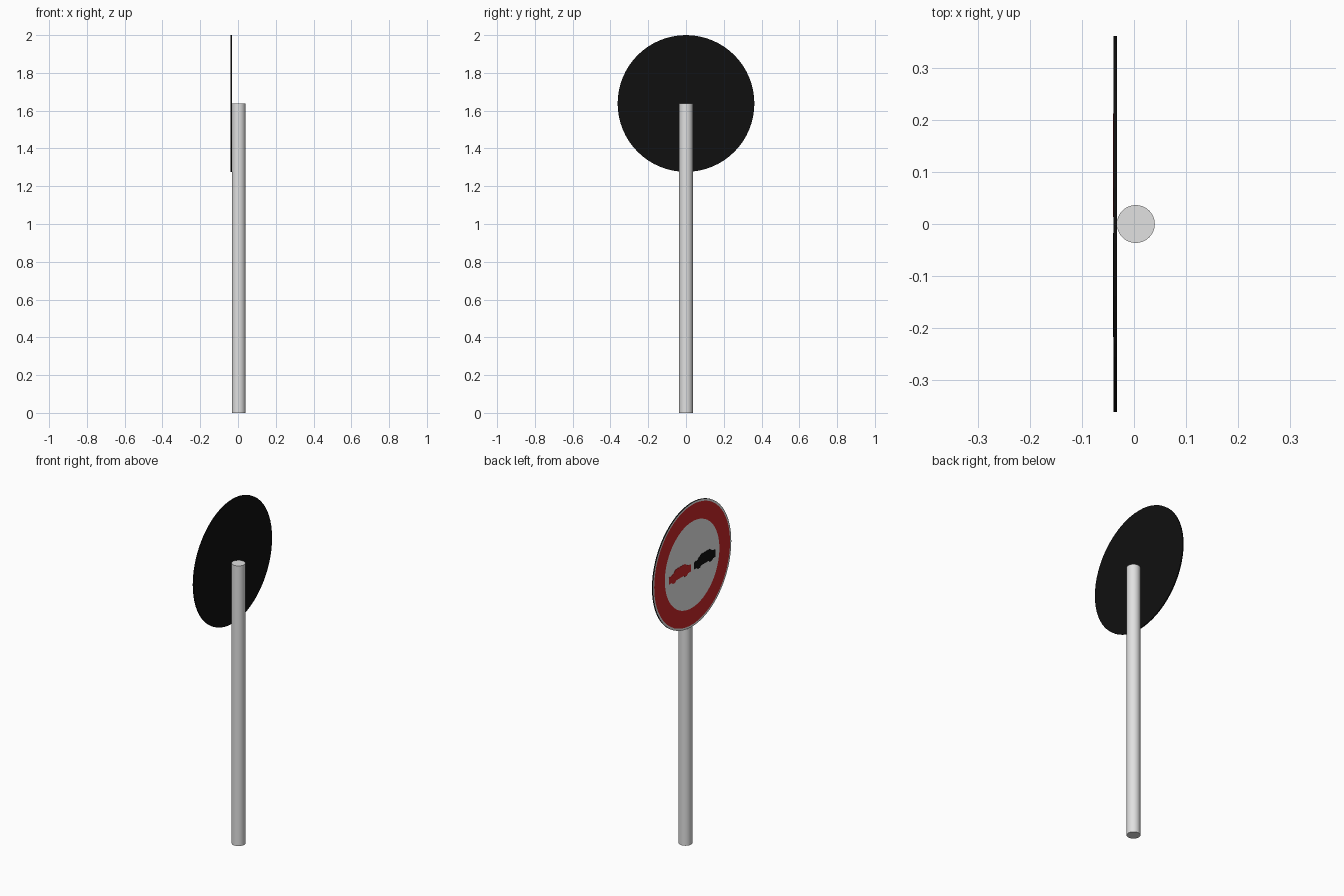
import bpy, bmesh, math

if "Cube" in bpy.data.objects:
    bpy.data.objects.remove(bpy.data.objects["Cube"])

CZ = 1.638           # height of the sign centre
R = 0.362            # sign radius
FRONT, BACK = -0.0395, -0.033
SEG = 64


def material(name, rgb):
    m = bpy.data.materials.new(name)
    m.diffuse_color = (*rgb, 1)
    m.use_nodes = True
    m.node_tree.nodes["Principled BSDF"].inputs["Base Color"].default_value = m.diffuse_color
    return m


grey = material("pole grey", (0.75, 0.75, 0.75))
white = material("sign white", (0.8, 0.8, 0.8))
red = material("sign red", (0.6, 0.02, 0.022))
black = material("black", (0.005, 0.005, 0.005))


def finish(name, bm, mats):
    bmesh.ops.recalc_face_normals(bm, faces=bm.faces)
    me = bpy.data.meshes.new(name)
    bm.to_mesh(me)
    bm.free()
    for m in mats:
        me.materials.append(m)
    ob = bpy.data.objects.new(name, me)
    bpy.context.collection.objects.link(ob)
    return ob


# Round pole, ending behind the sign centre
bpy.ops.mesh.primitive_cylinder_add(vertices=32, radius=0.0365, depth=CZ,
                                    location=(0.0035, 0, CZ / 2))
pole = bpy.context.object
pole.name = "pole"
pole.data.materials.append(grey)
bpy.ops.object.shade_smooth_by_angle(angle=math.radians(40))

# Sign disc: black back and edge, front face cut into concentric colour bands
bm = bmesh.new()


def ring(x, r):
    return [bm.verts.new((x, r * math.cos(2 * math.pi * i / SEG),
                          CZ + r * math.sin(2 * math.pi * i / SEG)))
            for i in range(SEG)]


rings = [ring(BACK, R), ring(FRONT, R), ring(FRONT, 0.35), ring(FRONT, 0.252)]
bm.faces.new(rings[0]).material_index = 0
for a, b, mat in zip(rings, rings[1:], (0, 1, 2)):
    for i in range(SEG):
        j = (i + 1) % SEG
        bm.faces.new((a[i], a[j], b[j], b[i])).material_index = mat
bm.faces.new(rings[-1]).material_index = 1
finish("sign_disc", bm, (black, white, red))

# Two car pictograms as thin plates (outline in sign coordinates)
CAR = [(-0.1, -0.03), (-0.075, -0.03), (-0.065, -0.04), (-0.045, -0.04),
       (-0.035, -0.03), (0.035, -0.03), (0.045, -0.04), (0.065, -0.04),
       (0.075, -0.03), (0.1, -0.03), (0.1, 0.012), (0.07, 0.018),
       (0.045, 0.035), (-0.04, 0.035), (-0.065, 0.015), (-0.1, 0.01)]


def car(name, y, mat):
    bm = bmesh.new()
    face = bm.faces.new([bm.verts.new((FRONT + 0.0005, y - u, CZ + v - 0.005))
                         for u, v in CAR])
    out = bmesh.ops.extrude_face_region(bm, geom=[face])
    moved = [g for g in out["geom"] if isinstance(g, bmesh.types.BMVert)]
    bmesh.ops.translate(bm, verts=moved, vec=(-0.0015, 0, 0))
    finish(name, bm, (mat,))


car("red_car_symbol", 0.113, red)
car("black_car_symbol", -0.117, black)
